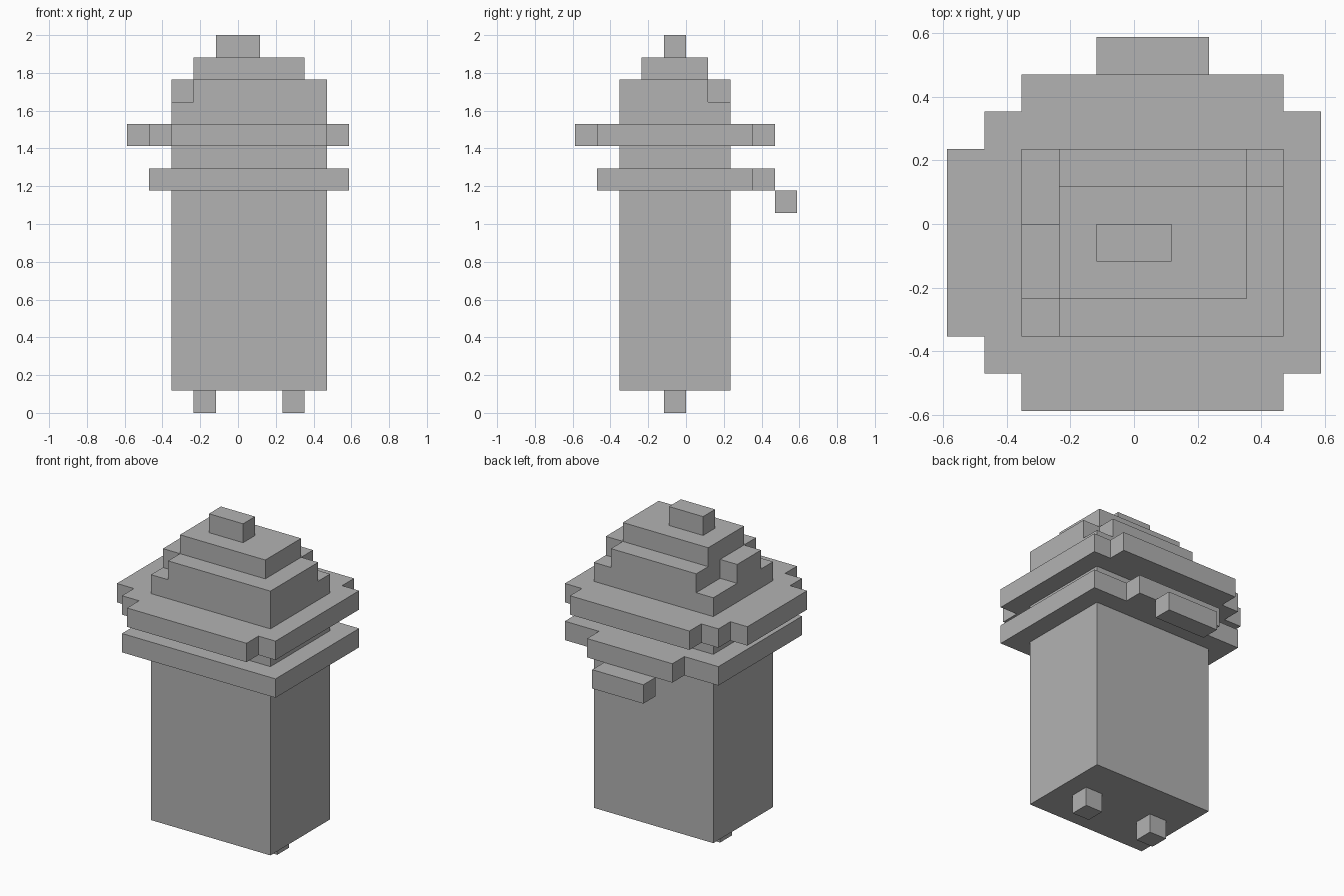
import bpy
import bmesh

cube = bpy.data.objects.get("Cube")
if cube:
    bpy.data.objects.remove(cube, do_unlink=True)

UNIT = 2 / 17  # edge of one building block

# Single flat grey
grey = bpy.data.materials.new("plain grey")
grey.use_nodes = True
colour = (0.448, 0.448, 0.448, 1)
grey.diffuse_color = colour
grey.node_tree.nodes["Principled BSDF"].inputs["Base Color"].default_value = colour


def slab(name, outline, bottom, top):
    """Extrude a flat outline, given in blocks, between two heights."""
    bm = bmesh.new()
    verts = [bm.verts.new((x * UNIT, y * UNIT, bottom * UNIT)) for x, y in outline]
    base = bm.faces.new(verts)
    raised = bmesh.ops.extrude_face_region(bm, geom=[base])["geom"]
    bmesh.ops.translate(
        bm,
        vec=(0, 0, (top - bottom) * UNIT),
        verts=[g for g in raised if isinstance(g, bmesh.types.BMVert)],
    )
    bmesh.ops.recalc_face_normals(bm, faces=bm.faces)
    mesh = bpy.data.meshes.new(name)
    bm.to_mesh(mesh)
    bm.free()
    mesh.materials.append(grey)
    obj = bpy.data.objects.new(name, mesh)
    bpy.context.collection.objects.link(obj)
    return obj


def box(name, x0, x1, y0, y1, bottom, top):
    return slab(name, [(x0, y0), (x1, y0), (x1, y1), (x0, y1)], bottom, top)


# Feet
for side, x in (("right", -2), ("left", 2)):
    box(side + "_foot", x, x + 1, -1, 0, 0, 1)

# Tall body
box("body", -3, 4, -3, 2, 1, 14)

# Lower collar with a tab at the back
slab("lower_collar",
     [(-4, -4), (5, -4), (5, 3), (3, 3), (3, 4), (-2, 4), (-2, 3), (-4, 3)],
     10, 11)

# Small block hanging behind the collar
box("back_tail", -1, 2, 4, 5, 9, 10)

# Wide stepped brim
slab("brim",
     [(-3, -5), (4, -5), (4, -4), (5, -4), (5, 3), (4, 3), (4, 4), (-3, 4),
      (-3, 3), (-4, 3), (-4, 2), (-5, 2), (-5, -3), (-4, -3), (-4, -4), (-3, -4)],
     12, 13)

# Shoulder layer with notched corners
slab("shoulder",
     [(-2, -3), (4, -3), (4, 1), (3, 1), (3, 2), (-2, 2), (-2, 0), (-3, 0),
      (-3, -2), (-2, -2)],
     14, 15)

# Crown and top knob
box("crown", -2, 3, -2, 1, 15, 16)
box("top_knob", -1, 1, -1, 0, 16, 17)
